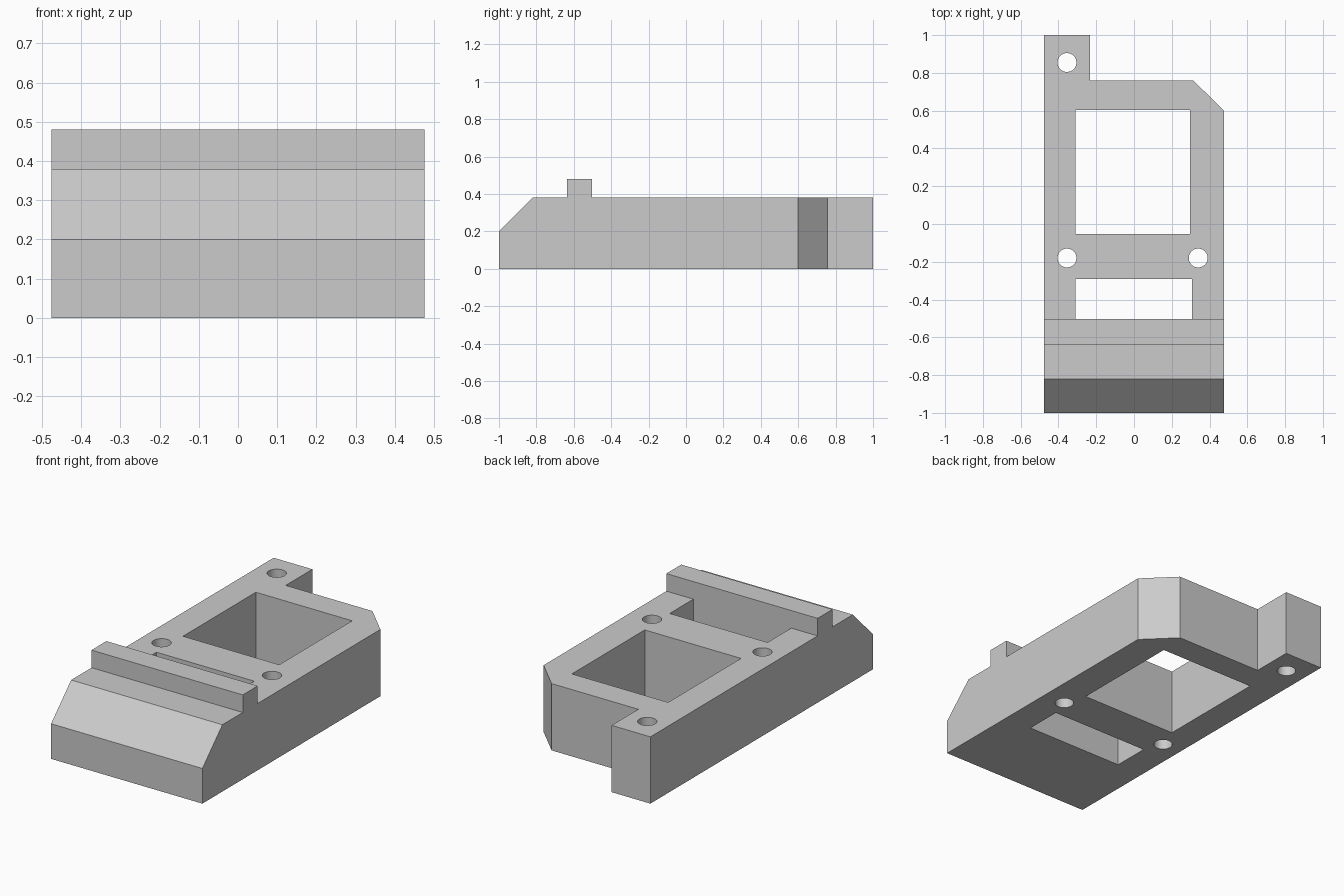
import bpy
import bmesh
from mathutils import Vector

if "Cube" in bpy.data.objects:
    bpy.data.objects.remove(bpy.data.objects["Cube"])

grey = bpy.data.materials.new("light_grey")
grey.use_nodes = True
grey.diffuse_color = (0.6, 0.6, 0.6, 1)
grey.node_tree.nodes["Principled BSDF"].inputs["Base Color"].default_value = (0.6, 0.6, 0.6, 1)


def prism(name, points, direction):
    """Extrude a closed outline of 3D points along a direction."""
    bm = bmesh.new()
    face = bm.faces.new([bm.verts.new(p) for p in points])
    grown = bmesh.ops.extrude_face_region(bm, geom=[face])["geom"]
    bmesh.ops.translate(bm, vec=Vector(direction),
                        verts=[v for v in grown if isinstance(v, bmesh.types.BMVert)])
    bmesh.ops.recalc_face_normals(bm, faces=bm.faces)
    mesh = bpy.data.meshes.new(name)
    bm.to_mesh(mesh)
    bm.free()
    mesh.materials.append(grey)
    obj = bpy.data.objects.new(name, mesh)
    bpy.context.collection.objects.link(obj)
    return obj


def cut(target, cutter):
    """Subtract the cutter, then remove it."""
    cutter.hide_render = True
    mod = target.modifiers.new("cut", 'BOOLEAN')
    mod.operation = 'DIFFERENCE'
    mod.solver = 'EXACT'
    mod.object = cutter
    bpy.context.view_layer.objects.active = target
    bpy.ops.object.modifier_apply(modifier=mod.name)
    bpy.data.objects.remove(cutter)


def plan_cutter(name, outline):
    return prism(name, [(x, y, -0.2) for x, y in outline], (0, 0, 1))


HALF, TOP = 0.476, 0.38

# Body: side profile with sloped nose and raised cross rib
profile = [(-1, 0), (1, 0), (1, TOP), (-0.503, TOP), (-0.503, 0.48),
           (-0.637, 0.48), (-0.637, TOP), (-0.82, TOP), (-1, 0.2)]
body = prism("bracket_body", [(-HALF, y, z) for y, z in profile], (2 * HALF, 0, 0))

# Rear notch beside the mounting tab, including the chamfered corner
cut(body, plan_cutter("rear_notch", [(-0.232, 1.2), (-0.232, 0.76), (0.314, 0.76),
                                     (HALF, 0.6), (0.8, 0.6), (0.8, 1.2)]))

# Two rectangular windows through the body
for name, x0, x1, y0, y1 in (("large_window", -0.31, 0.296, -0.052, 0.603),
                             ("small_window", -0.31, 0.306, -0.503, -0.29)):
    cut(body, plan_cutter(name, [(x0, y0), (x1, y0), (x1, y1), (x0, y1)]))

# Three round bolt holes
for x, y in ((-0.355, 0.855), (-0.355, -0.18), (0.34, -0.18)):
    bpy.ops.mesh.primitive_cylinder_add(vertices=40, radius=0.05, depth=1, location=(x, y, 0.2))
    hole = bpy.context.object
    hole.name = "bolt_hole"
    hole.data.materials.append(grey)
    cut(body, hole)

# Smooth hole walls, crisp edges elsewhere
bpy.ops.object.select_all(action='DESELECT')
body.select_set(True)
bpy.context.view_layer.objects.active = body
bpy.ops.object.shade_smooth_by_angle(angle=0.5)
